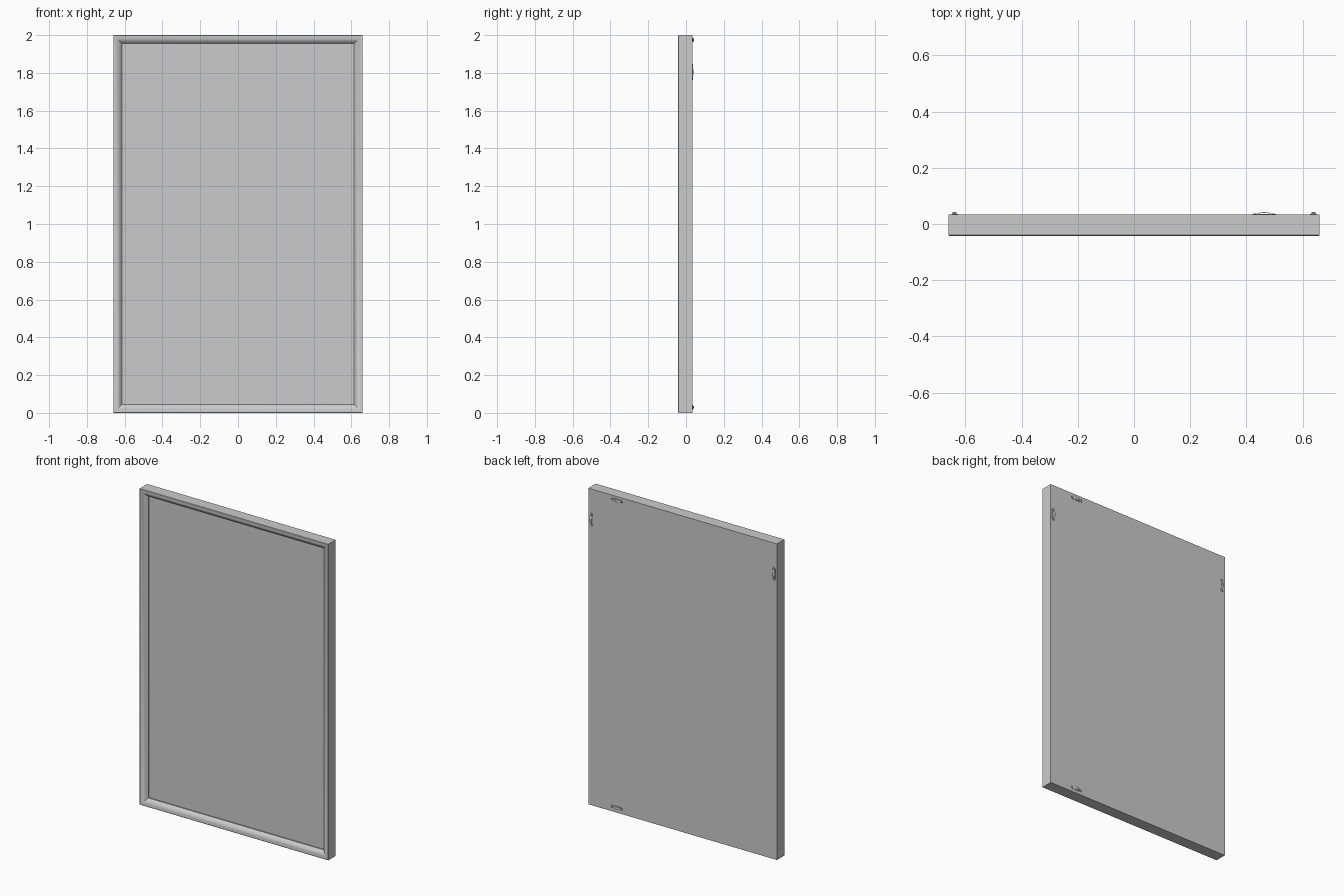
import bpy, bmesh, math
from mathutils import Matrix, Vector

if "Cube" in bpy.data.objects:
    bpy.data.objects.remove(bpy.data.objects["Cube"])

BACK = 0.034      # rear plane of the frame
W, H = 0.66, 2.0  # half width, height


def material(name, v):
    m = bpy.data.materials.new(name)
    m.diffuse_color = (v, v, v, 1)
    m.use_nodes = True
    m.node_tree.nodes["Principled BSDF"].inputs["Base Color"].default_value = m.diffuse_color
    return m


grey = material("plain grey", 0.6)


def finish(name, bm, angle=30):
    bmesh.ops.recalc_face_normals(bm, faces=bm.faces)
    me = bpy.data.meshes.new(name)
    bm.to_mesh(me)
    bm.free()
    me.materials.append(grey)
    for p in me.polygons:
        p.use_smooth = True
    me.set_sharp_from_angle(angle=math.radians(angle))
    ob = bpy.data.objects.new(name, me)
    bpy.context.collection.objects.link(ob)
    return ob


def ring(bm, inset, y):
    x = W - inset
    return [bm.verts.new(c) for c in
            ((-x, y, inset), (x, y, inset), (x, y, H - inset), (-x, y, H - inset))]


# Mitred frame with closed back: (inset, y) moulding profile swept round the rectangle
profile = [(0, BACK), (0, -0.040), (0.002, -0.042), (0.012, -0.0415), (0.022, -0.038),
           (0.032, -0.032), (0.040, -0.024), (0.045, -0.018), (0.047, -0.018), (0.047, -0.010)]
bm = bmesh.new()
rings = [ring(bm, i, y) for i, y in profile]
bm.faces.new(rings[0])
for a, b in zip(rings, rings[1:]):
    for k in range(4):
        n = (k + 1) % 4
        bm.faces.new((a[k], a[n], b[n], b[k]))
bm.faces.new(rings[-1])
finish("frame", bm)

# Flat picture panel set into the frame
bm = bmesh.new()
bmesh.ops.create_cube(bm, size=1, matrix=Matrix.Translation((0, -0.0115, H / 2))
                      @ Matrix.Diagonal((2 * (W - 0.047), 0.005, H - 0.094, 1)))
finish("picture_panel", bm)


def extrude_outline(bm, pts, vec):
    f = bm.faces.new([bm.verts.new(p) for p in pts])
    r = bmesh.ops.extrude_face_region(bm, geom=[f])
    bmesh.ops.translate(bm, vec=vec,
                        verts=[v for v in r["geom"] if isinstance(v, bmesh.types.BMVert)])


def hanger(name, x, z, vertical):
    """Hanging bracket: rounded plate, arched strap and two screw heads."""
    bm = bmesh.new()
    r, half = 0.011, 0.031
    # plate with round ends
    pts = []
    for side in (1, -1):
        for k in range(9):
            a = math.radians(-90 + 180 * k / 8)
            pts.append((side * (half + r * math.cos(a)), 0, side * r * math.sin(a)))
    extrude_outline(bm, pts, Vector((0, 0.002, 0)))
    # arched strap over the middle
    outer, inner = [], []
    for k in range(9):
        a = math.pi * k / 8
        outer.append((0.024 * math.cos(a), 0.001 + 0.007 * math.sin(a), -0.007))
        inner.append((0.020 * math.cos(a), 0.001 + 0.005 * math.sin(a), -0.007))
    extrude_outline(bm, outer + inner[::-1], Vector((0, 0, 0.014)))
    # screw heads
    for s in (-1, 1):
        bmesh.ops.create_cone(bm, cap_ends=True, segments=12, radius1=0.006, radius2=0.004,
                              depth=0.002, matrix=Matrix.Translation((s * 0.032, 0.003, 0))
                              @ Matrix.Rotation(-math.pi / 2, 4, 'X'))
    ob = finish(name, bm)
    ob.location = (x, BACK, z)
    if vertical:
        ob.rotation_euler = (0, math.pi / 2, 0)


hanger("left_hanger", -0.638, 1.805, True)
hanger("right_hanger", 0.638, 1.805, True)
hanger("top_hanger", 0.463, 1.974, False)
hanger("bottom_hanger", 0.463, 0.03, False)
